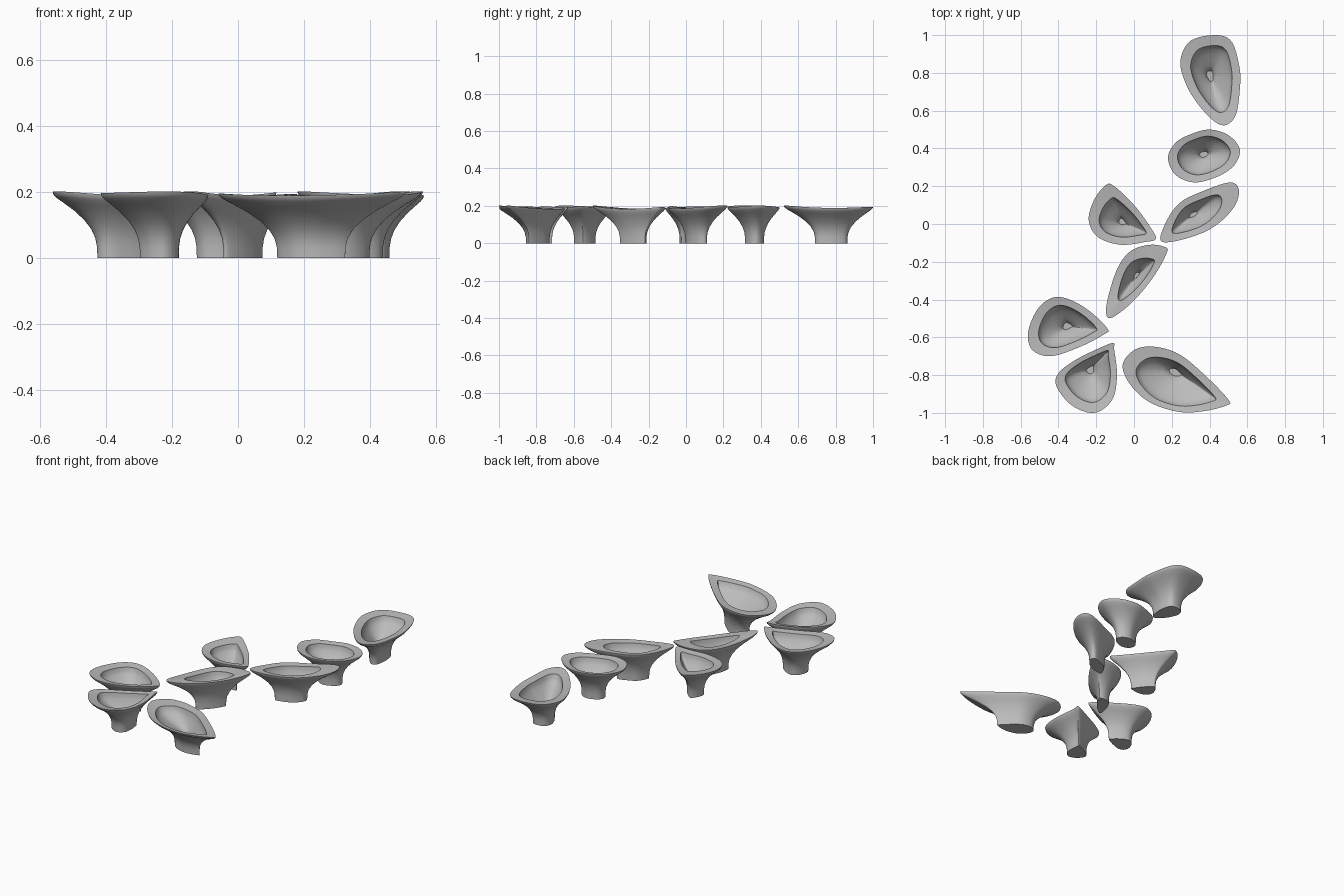
import bpy
import bmesh
from mathutils import Vector

cube = bpy.data.objects.get("Cube")
if cube:
    bpy.data.objects.remove(cube, do_unlink=True)

# One plain stone grey
grey = bpy.data.materials.new("stone_grey")
grey.use_nodes = True
colour = (0.5, 0.5, 0.5, 1)
grey.diffuse_color = colour
grey.node_tree.nodes["Principled BSDF"].inputs["Base Color"].default_value = colour

UNIT = 0.01  # outlines are written in hundredths
STEPS = 6    # spline samples between control points

# (height, scale): outside from foot to lip, then inside from lip to floor
OUTSIDE = [(0, .36), (.03, .365), (.055, .39), (.08, .45), (.105, .55),
           (.13, .69), (.15, .83), (.165, .94), (.175, .99)]
INSIDE = [(.165, .96), (.15, .88), (.13, .72), (.11, .52),
          (.09, .32), (.075, .2), (.06, .16)]


def smooth_loop(points):
    """Closed Catmull-Rom curve through the control points."""
    pts = [Vector(p) * UNIT for p in points]
    count = len(pts)
    loop = []
    for i in range(count):
        a, b, c, d = (pts[(i + k) % count] for k in (-1, 0, 1, 2))
        for s in range(STEPS):
            t = s / STEPS
            loop.append(b + (c - a) * (t / 2)
                        + (a * 2 - b * 5 + c * 4 - d) * (t * t / 2)
                        + (b * 3 - a - c * 3 + d) * (t ** 3 / 2))
    return loop


def bounds(loop):
    low = Vector((min(p.x for p in loop), min(p.y for p in loop)))
    high = Vector((max(p.x for p in loop), max(p.y for p in loop)))
    return low, high


def make_bowl(name, centre, mouth, points):
    """Loft a footed bowl; mouth is the inner opening: left, right, front, back."""
    mid = Vector(centre) * UNIT
    outer = smooth_loop(points)

    # Fit the outline into the opening to get the inner edge of the lip
    low, high = bounds(outer)
    left, right, front, back = (m * UNIT for m in mouth)
    inner = [Vector((left + (p.x - low.x) / (high.x - low.x) * (right - left),
                     front + (p.y - low.y) / (high.y - low.y) * (back - front)))
             for p in outer]

    # The lip rises gently towards the points furthest from the foot
    reach = max((p - mid).length for p in outer)
    lift = [.02 * ((p - mid).length / reach) ** 2 for p in outer]

    bm = bmesh.new()

    def ring(loop, height, scale, raised=0):
        return [bm.verts.new((*(mid + (p - mid) * scale), height + raised * h))
                for p, h in zip(loop, lift)]

    rings = [ring(outer, z, s, z / .18) for z, s in OUTSIDE]
    rings.append(ring(outer, .182, 1, 1))
    rings.append(ring(inner, .178, 1, .7))
    rings += [ring(inner, z, s) for z, s in INSIDE]

    for lower, upper in zip(rings, rings[1:]):
        for i in range(len(lower)):
            j = (i + 1) % len(lower)
            bm.faces.new((lower[i], lower[j], upper[j], upper[i]))
    bm.faces.new(rings[0])   # underside of the foot
    bm.faces.new(rings[-1])  # small floor of the bowl
    bmesh.ops.recalc_face_normals(bm, faces=bm.faces)

    mesh = bpy.data.meshes.new(name)
    bm.to_mesh(mesh)
    bm.free()
    mesh.materials.append(grey)
    obj = bpy.data.objects.new(name, mesh)
    bpy.context.collection.objects.link(obj)
    bpy.ops.object.select_all(action="DESELECT")
    obj.select_set(True)
    bpy.context.view_layer.objects.active = obj
    bpy.ops.object.shade_smooth_by_angle(angle=.6)


# Trail of bowls from back to front
make_bowl("back_bowl", (40, 78.5), (30, 52, 59, 94.5),
          [(44, 100), (30, 97), (24.5, 86), (28, 73), (35, 62), (43, 54),
           (49, 52.5), (54, 58), (56, 71), (56, 82), (52, 96)])
make_bowl("oval_bowl", (37, 37), (23, 51, 26, 46.5),
          [(18, 35), (22, 43), (30, 47.5), (40, 50), (50, 47), (56, 39.5),
           (53, 31), (44, 25), (32, 22), (22, 26)])
make_bowl("leaf_bowl", (31, 5), (20, 46.5, -5, 15.5),
          [(15, -9.5), (16, -1), (24, 11), (38, 18), (51, 22), (55.5, 18),
           (53, 9), (43, -1), (30, -7)])
make_bowl("middle_bowl", (-6, 1), (-18.5, 6.5, -7, 14),
          [(-15, 20.5), (-10.5, 20), (.5, 9.5), (9.5, -3), (11.5, -8),
           (6, -9.5), (-7, -11), (-19, -7), (-24, 2), (-21, 13)])
make_bowl("narrow_bowl", (1.5, -27), (-8.5, 11, -40.5, -18),
          [(17, -12.5), (8.5, -11), (-2, -14.5), (-9, -24), (-14, -40),
           (-14.5, -48.5), (-10.5, -49), (.5, -40), (11, -27), (17, -16)])
make_bowl("right_bowl", (-35, -54), (-50.5, -19.5, -65.5, -43),
          [(-43, -39), (-34, -40), (-23, -46.5), (-14, -55.5), (-16, -58.5),
           (-28.5, -65), (-44, -70), (-54, -66.5), (-56, -57), (-51, -45)])
make_bowl("front_right_bowl", (-23, -76.5), (-36.5, -12.5, -94.5, -67),
          [(-11, -63), (-10.5, -66.5), (-9, -80), (-11.5, -93), (-21, -100),
           (-33, -96), (-41, -86), (-40, -79), (-31, -72), (-19, -66)])
make_bowl("front_left_bowl", (22, -77.5), (1, 43.5, -96.5, -70.5),
          [(-6, -74.5), (.5, -66.5), (11, -65), (24, -69), (37.5, -80),
           (50, -93), (49, -96), (37.5, -99), (24, -99.5), (8.5, -94.5),
           (-2, -85)])
